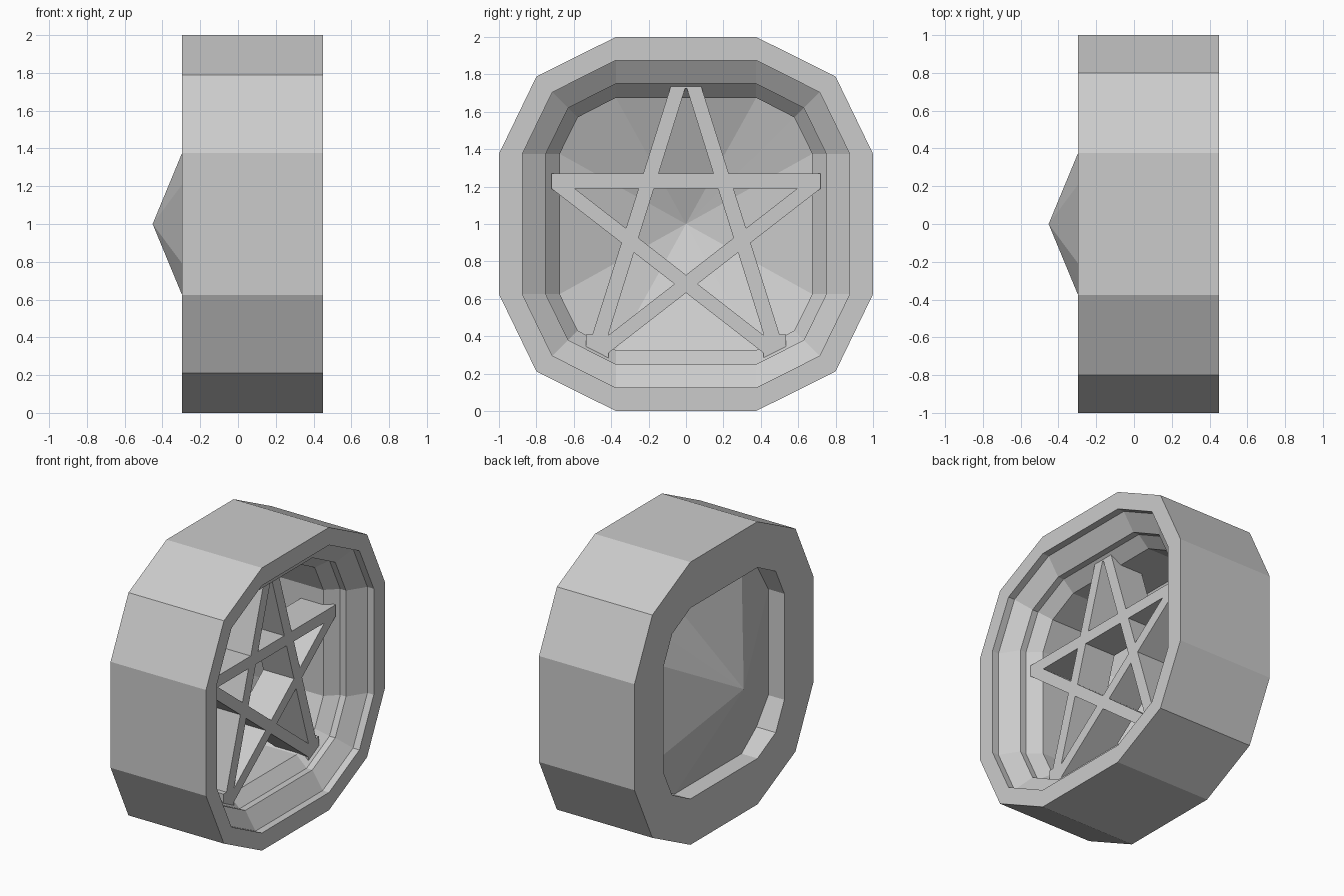
import bpy, bmesh

if "Cube" in bpy.data.objects:
    bpy.data.objects.remove(bpy.data.objects["Cube"])

ZC = 1.0  # axle height


def make_object(name, bm):
    bmesh.ops.recalc_face_normals(bm, faces=bm.faces)
    me = bpy.data.meshes.new(name)
    bm.to_mesh(me)
    bm.free()
    ob = bpy.data.objects.new(name, me)
    bpy.context.collection.objects.link(ob)
    return ob


def ring(bm, x, r):
    """Twelve-sided rounded square across the x axis."""
    h = 0.375
    c = h + (r - h) * 0.68
    d = c * 0.985
    one = [(r, h), (c, d), (h, r)]
    two = [(-h, r), (-c, d), (-r, h)]
    pts = one + two
    pts += [(-y, -z) for y, z in pts]
    return [bm.verts.new((x, y, ZC + z)) for y, z in pts]


def bridge(bm, a, b):
    n = len(a)
    for i in range(n):
        j = (i + 1) % n
        bm.faces.new((a[i], a[j], b[j], b[i]))


# tyre with stepped inner rim, lofted through a closed profile of (x, radius)
profile = [(-0.297, 0.675), (-0.297, 1.0), (0.45, 1.0), (0.45, 0.875),
           (0.40, 0.875), (0.32, 0.75), (0.275, 0.75), (0.195, 0.675)]
bm = bmesh.new()
rings = [ring(bm, x, r) for x, r in profile]
for i, a in enumerate(rings):
    bridge(bm, a, rings[(i + 1) % len(rings)])
make_object("tyre_and_rim", bm)

# pointed hub disc; corner points lie in the plane of their facet
bm = bmesh.new()
base = ring(bm, -0.172, 0.675)
for v in base[1::3]:
    v.co.x = -0.146
tip = bm.verts.new((-0.452, 0, ZC))
for i, v in enumerate(base):
    bm.faces.new((v, base[(i + 1) % 12], tip))
make_object("hub_cone", bm)


def prism(name, pts, x0=0.02, x1=0.26):
    """Extrude a (y, z) outline along x."""
    bm = bmesh.new()
    a = [bm.verts.new((x0, y, z)) for y, z in pts]
    b = [bm.verts.new((x1, y, z)) for y, z in pts]
    bm.faces.new(a)
    bm.faces.new(b)
    bridge(bm, a, b)
    return make_object(name, bm)


# five-pointed star spokes
prism("spoke_cross", [(-0.72, 1.19), (0.72, 1.19), (0.72, 1.27), (-0.72, 1.27)])
steep = [(-0.08, 1.74), (0.0, 1.74), (-0.415, 0.41), (-0.42, 0.31), (-0.50, 0.41)]
slant = [(-0.72, 1.19), (-0.595, 1.19), (0.415, 0.405), (0.415, 0.31)]
# feet run into the rim, which trims their lower edge
foot = [(-0.535, 0.41), (-0.535, 0.29), (-0.415, 0.25), (-0.415, 0.41)]
for side, s in (("left", 1), ("right", -1)):
    for part, pts in (("steep", steep), ("slant", slant), ("foot", foot)):
        prism(f"spoke_{part}_{side}", [(s * y, z) for y, z in pts])
# small cap closing the top point of the star
prism("spoke_top_point", [(-0.08, 1.74), (0.08, 1.74), (0.075, 1.725), (-0.075, 1.725)])
